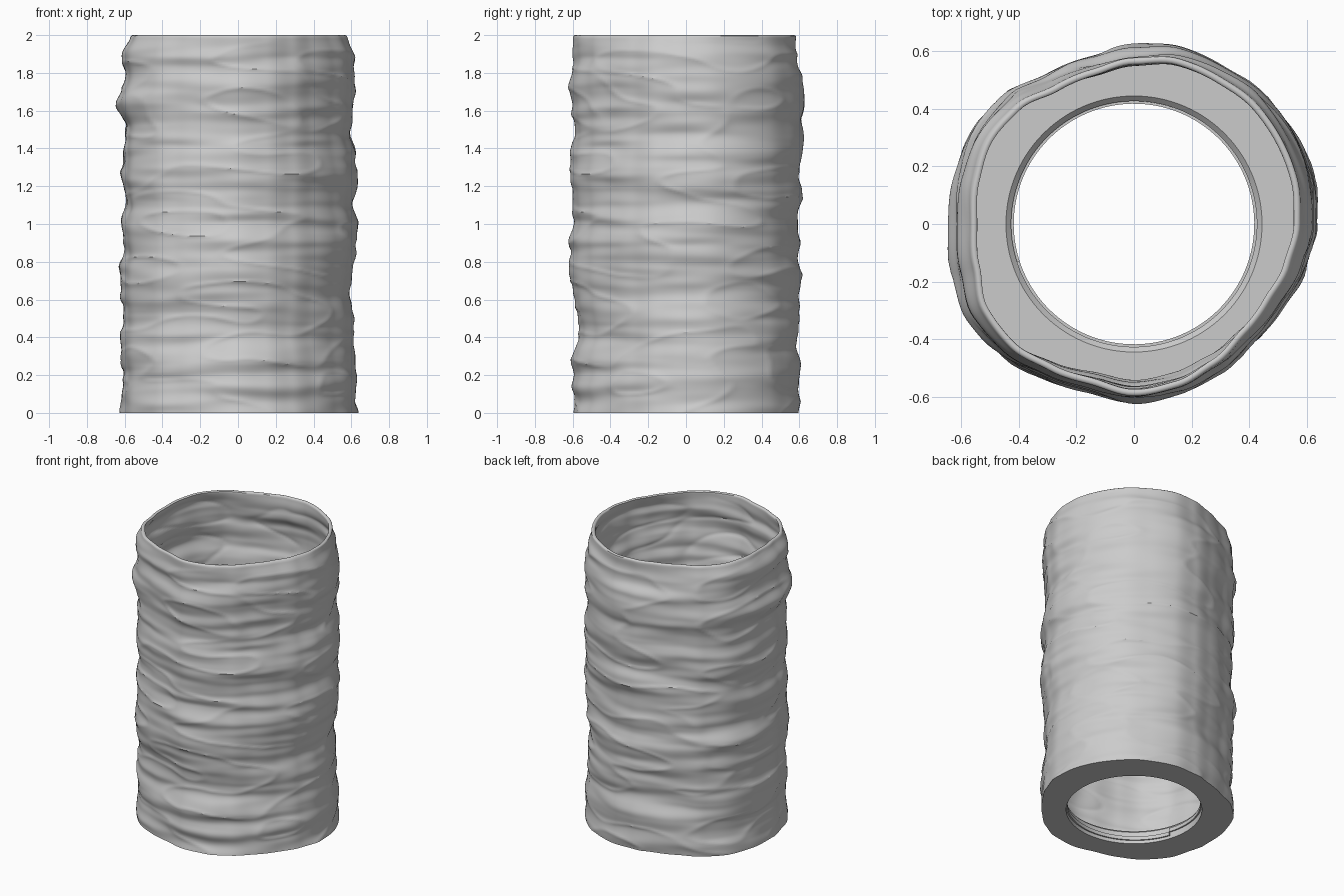
import bpy
import bmesh
import math
from mathutils import Vector, noise

SEGMENTS = 192
RINGS = 200
HEIGHT = 2.0
WALL = 0.024
FLOOR = 0.1

if "Cube" in bpy.data.objects:
    bpy.data.objects.remove(bpy.data.objects["Cube"], do_unlink=True)

clay = bpy.data.materials.new("plain grey")
clay.use_nodes = True
grey = (0.6, 0.6, 0.6, 1.0)
clay.diffuse_color = grey
clay.node_tree.nodes["Principled BSDF"].inputs["Base Color"].default_value = grey

# Side profiles from bottom to top, in hundredths, for the left, back, right and front
SIDES = [
    [64, 63, 62, 61, 61, 60, 61, 63, 63, 61, 63, 62, 60, 61, 62, 62, 58],
    [59, 60, 60, 58, 59, 59, 61, 60, 59, 61, 60, 62, 61, 62, 62, 58, 58],
    [62, 61, 61, 63, 61, 62, 63, 60, 62, 59, 62, 60, 60, 64, 60, 62, 57],
    [60, 60, 60, 57, 58, 60, 62, 62, 60, 60, 61, 61, 59, 60, 62, 60, 60],
]
# Rim outline every fifteen degrees, in hundredths
RIM = [57, 58, 58, 58, 57, 57, 55, 53, 53, 56, 57, 56,
       55, 56, 59, 59, 57, 56, 58, 57, 55, 53, 53, 55]


def blend(values, position, cyclic=False):
    """Smoothly interpolate along a list of values."""
    low = math.floor(position)
    t = position - low
    t = t * t * (3 - 2 * t)
    count = len(values)

    def pick(i):
        return values[i % count] if cyclic else values[max(0, min(count - 1, i))]
    return pick(low) * (1 - t) + pick(low + 1) * t


def clay_radius(angle, z):
    """Radius of the rippled outer wall."""
    turn = angle / math.tau
    c, s = math.cos(angle), math.sin(angle)
    # Broad outline: four side profiles plus the vertical lobes of the rim
    drift = z + 0.05 * noise.noise(Vector((c, s, z)))
    columns = [blend(side, drift / HEIGHT * (len(side) - 1)) for side in SIDES]
    lobe = blend(RIM, turn * len(RIM), True)
    lobe -= blend([RIM[i] for i in range(0, len(RIM), 6)], turn * 4, True)
    radius = (blend(columns, turn * 4, True) + lobe * (0.8 + 0.1 * z)) / 100
    # Stacked horizontal folds with a steep lower lip
    fade = min(1.0, (HEIGHT - z) / 0.12)
    warp = z + 0.012 * noise.noise(Vector((c * 1.5, s * 1.5, z * 9)))
    fold = noise.noise(Vector((c * 1.2, s * 1.2, warp * 9)))
    fine = noise.noise(Vector((c * 1.4 + 5, s * 1.4, warp * 17)))
    lip = 1 - abs(noise.noise(Vector((c * 1.2, s * 1.2 + 7, warp * 7)))) * 2
    return radius - 0.002 + fade * (0.014 * fold + 0.009 * fine + 0.006 * lip ** 5)


def ring(bm, radius_at, z):
    verts = []
    for i in range(SEGMENTS):
        a = math.tau * i / SEGMENTS
        r = radius_at(a)
        verts.append(bm.verts.new((r * math.cos(a), r * math.sin(a), z)))
    return verts


def bridge(bm, lower, upper):
    for i in range(len(lower)):
        j = (i + 1) % len(lower)
        bm.faces.new((lower[i], lower[j], upper[j], upper[i]))


def finish(bm, name):
    bmesh.ops.recalc_face_normals(bm, faces=bm.faces)
    mesh = bpy.data.meshes.new(name)
    bm.to_mesh(mesh)
    bm.free()
    obj = bpy.data.objects.new(name, mesh)
    bpy.context.collection.objects.link(obj)
    mesh.materials.append(clay)
    bpy.ops.object.select_all(action="DESELECT")
    obj.select_set(True)
    bpy.context.view_layer.objects.active = obj
    bpy.ops.object.shade_smooth_by_angle(angle=math.radians(35))
    return obj


# Rippled wall: outside upward, over the rounded rim, inside downward, floor and hole
bm = bmesh.new()
rings = []
for k in range(RINGS + 1):
    z = (HEIGHT - 0.01) * k / RINGS
    rings.append(ring(bm, lambda a: clay_radius(a, z), z))
for k in range(1, 6):
    t = math.pi * k / 6
    inset = WALL / 2 * (1 - math.cos(t))
    rings.append(ring(bm, lambda a: clay_radius(a, HEIGHT) - inset,
                      HEIGHT - 0.01 + 0.01 * math.sin(t)))
for k in range(RINGS + 1):
    z = HEIGHT - 0.01 - (HEIGHT - 0.01 - FLOOR) * k / RINGS
    rings.append(ring(bm, lambda a: clay_radius(a, z) - WALL, z))
for r, z in ((0.445, FLOOR), (0.427, FLOOR - 0.018), (0.427, 0)):
    rings.append(ring(bm, lambda a: r, z))
for lower, upper in zip(rings, rings[1:] + rings[:1]):
    bridge(bm, lower, upper)
finish(bm, "rippled_sleeve")

# Screw thread inside the hole: a single rising turn with square ends
bm = bmesh.new()
sections = []
STEPS = 128
for i in range(STEPS + 1):
    a = math.radians(198) + math.tau * i / STEPS
    rise = 0.025 * i / STEPS
    sections.append([bm.verts.new((r * math.cos(a), r * math.sin(a), z + rise))
                     for r, z in ((0.43, 0.02), (0.418, 0.02), (0.418, 0.045), (0.43, 0.045))])
for first, second in zip(sections, sections[1:]):
    bridge(bm, first, second)
bm.faces.new(sections[0])
bm.faces.new(sections[-1])
finish(bm, "hole_thread")
